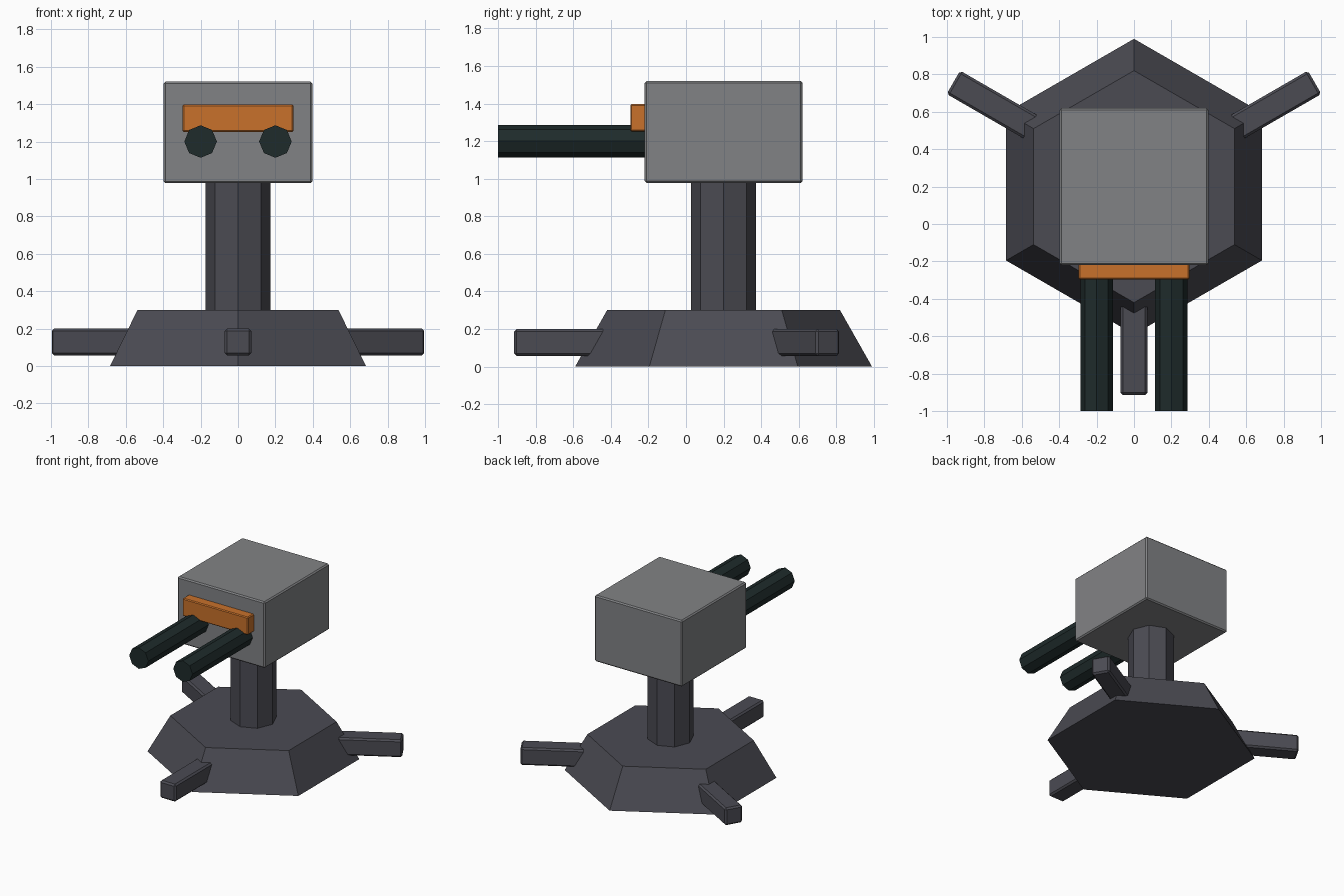
import bpy
import math
from mathutils import Vector

if "Cube" in bpy.data.objects:
    bpy.data.objects.remove(bpy.data.objects["Cube"])

AXIS_Y = 0.2  # the base and column stand around (0, 0.2)


def material(name, colour):
    m = bpy.data.materials.new(name)
    m.diffuse_color = (*colour, 1)
    m.use_nodes = True
    m.node_tree.nodes["Principled BSDF"].inputs["Base Color"].default_value = m.diffuse_color
    return m


dark_grey = material("dark_grey", (0.070, 0.070, 0.086))
light_grey = material("light_grey", (0.222, 0.226, 0.235))
orange = material("orange", (0.578, 0.165, 0.024))
gunmetal = material("gunmetal", (0.013, 0.024, 0.024))


def finish(name, mat):
    obj = bpy.context.object
    obj.name = name
    obj.data.materials.append(mat)
    return obj


def box(name, low, high, bevel, mat):
    low, high = Vector(low), Vector(high)
    bpy.ops.mesh.primitive_cube_add(size=1)
    obj = finish(name, mat)
    for v in obj.data.vertices:
        v.co = (low + high) / 2 + v.co * (high - low)
    mod = obj.modifiers.new("edge_bevel", 'BEVEL')
    mod.width = bevel
    mod.segments = 1
    return obj


def prism(name, sides, r1, r2, length, centre, mat, rot=(0, 0, 0)):
    bpy.ops.mesh.primitive_cone_add(vertices=sides, radius1=r1, radius2=r2,
                                    depth=length, location=centre, rotation=rot)
    return finish(name, mat)


# Hexagonal sloped base and octagonal column
prism("base", 6, 0.79, 0.62, 0.30, (0, AXIS_Y, 0.15), dark_grey)
prism("column", 8, 0.173, 0.173, 0.72, (0, AXIS_Y, 0.64), dark_grey)

# Three legs pointing out from the base corners
for name, angle in (("front_leg", -90), ("right_rear_leg", 30), ("left_rear_leg", 150)):
    leg = box(name, (0.5, -0.072, 0.057), (1.115, 0.072, 0.2), 0.013, dark_grey)
    leg.location = (0, AXIS_Y, 0)
    leg.rotation_euler.z = math.radians(angle)

# Head with visor plate
box("head", (-0.397, -0.22, 0.977), (0.397, 0.62, 1.52), 0.01, light_grey)
box("visor", (-0.297, -0.296, 1.252), (0.297, -0.15, 1.398), 0.007, orange)

# Twin octagonal barrels
for name, x in (("left_barrel", -0.2), ("right_barrel", 0.2)):
    prism(name, 8, 0.087, 0.087, 0.84, (x, -0.58, 1.2), gunmetal, (math.pi / 2, 0, 0))
